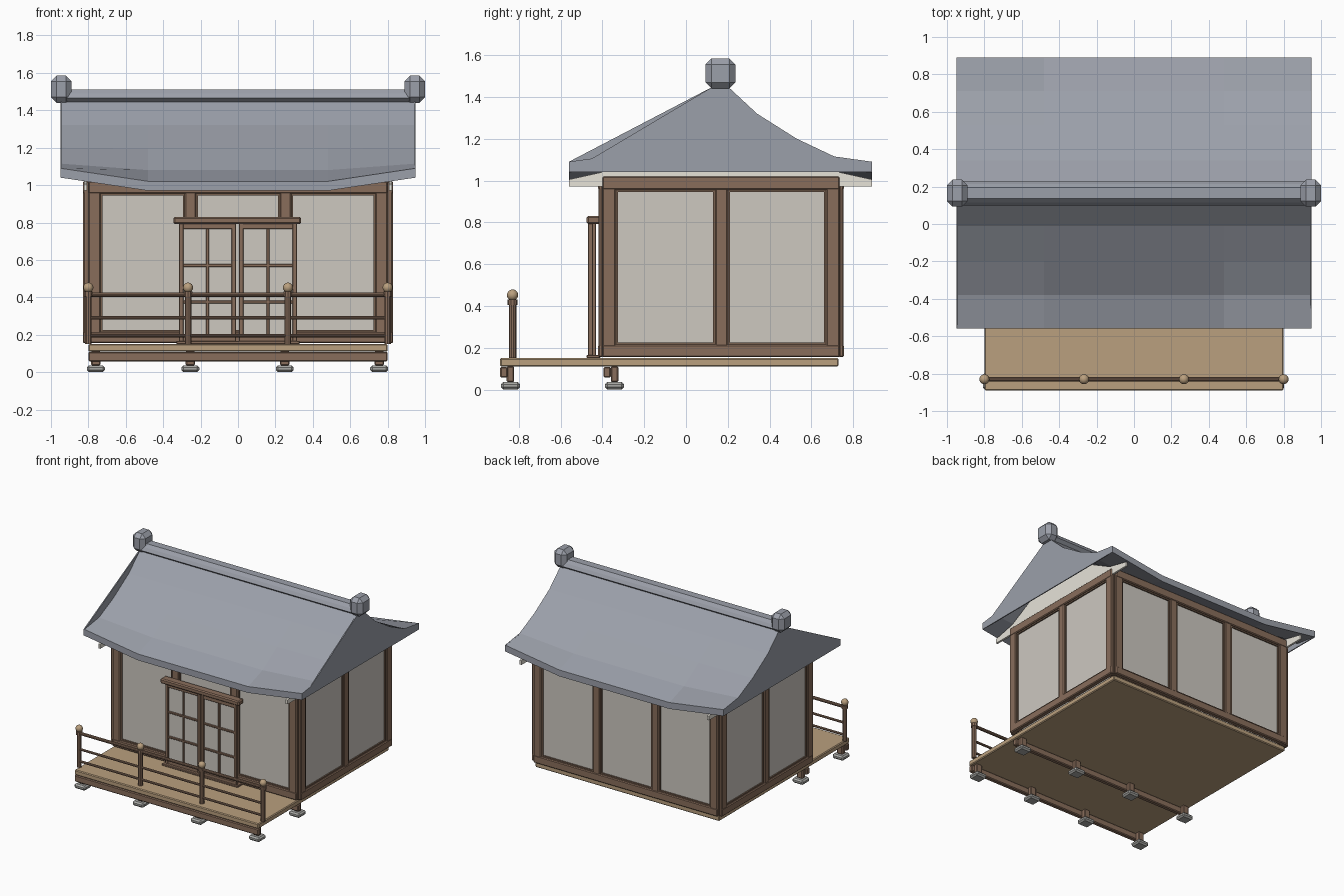
import bpy, bmesh, math
from mathutils import Matrix, Vector

if "Cube" in bpy.data.objects:
    bpy.data.objects.remove(bpy.data.objects["Cube"], do_unlink=True)


def material(name, r, g, b):
    m = bpy.data.materials.new(name)
    m.use_nodes = True
    m.diffuse_color = (r, g, b, 1)
    m.node_tree.nodes["Principled BSDF"].inputs["Base Color"].default_value = (r, g, b, 1)
    return m


WOOD = material("brown wood", .25, .155, .105)
DARK = material("dark wood", .19, .12, .08)
DECK = material("tan wood", .49, .35, .21)
PAPER = material("paper panel", .61, .58, .53)
PLASTER = material("white plaster", .81, .78, .70)
ROOF = material("grey tile", .33, .35, .40)
STONE = material("grey stone", .40, .40, .38)


def finish(name, bm, mat, bevel=0, smooth=False):
    bmesh.ops.recalc_face_normals(bm, faces=bm.faces)
    me = bpy.data.meshes.new(name)
    bm.to_mesh(me)
    bm.free()
    me.materials.append(mat)
    for p in me.polygons:
        p.use_smooth = smooth
    ob = bpy.data.objects.new(name, me)
    bpy.context.collection.objects.link(ob)
    if bevel:
        mod = ob.modifiers.new("Bevel", "BEVEL")
        mod.width, mod.segments = bevel, 1
    return ob


def box(bm, x0, x1, y0, y1, z0, z1):
    mid = Vector((x0 + x1, y0 + y1, z0 + z1)) / 2
    size = Matrix.Diagonal((x1 - x0, y1 - y0, z1 - z0, 1))
    bmesh.ops.create_cube(bm, size=1, matrix=Matrix.Translation(mid) @ size)


def boxes(name, mat, items, bevel=0):
    bm = bmesh.new()
    for b in items:
        box(bm, *b)
    return finish(name, bm, mat, bevel)


def loft(name, mat, rings, bevel=0):
    """Skin equal rings of points and cap both ends."""
    bm = bmesh.new()
    vs = [[bm.verts.new(p) for p in ring] for ring in rings]
    n = len(vs[0])
    for a, b in zip(vs, vs[1:]):
        for i in range(n):
            j = (i + 1) % n
            bm.faces.new((a[i], a[j], b[j], b[i]))
    bm.faces.new(vs[0])
    bm.faces.new(vs[-1])
    return finish(name, bm, mat, bevel)


def prism(name, mat, pts, x0, x1):
    return loft(name, mat, [[(x, y, z) for y, z in pts] for x in (x0, x1)])


# Deck, beams, stub posts and footing stones
boxes("deck", DECK, [(-.8, .8, -.89, .73, .11, .15)], .006)
boxes("deck_beams", WOOD, [(-.8, .8, y, y + .036, .057, .108) for y in (-.89, -.395)], .006)
stubs, stones = [], []
for x in (-.76, -.255, .25, .755):
    for y in (-.84, -.342):
        stubs.append((x - .025, x + .025, y - .018, y + .018, .035, .112))
        stones.append((x - .048, x + .048, y - .045, y + .045, 0, .036))
boxes("stub_posts", WOOD, stubs, .006)
boxes("footing_stones", STONE, stones, .011)

# Railing
RY = -.83
POSTS = (-.8, -.267, .267, .8)


def rod(bm, p, q, r):
    p, q = Vector(p), Vector(q)
    turn = (q - p).to_track_quat("Z", "Y").to_matrix().to_4x4()
    bmesh.ops.create_cone(bm, cap_ends=True, segments=10, radius1=r, radius2=r,
                          depth=(q - p).length, matrix=Matrix.Translation((p + q) / 2) @ turn)


bm = bmesh.new()
for x in POSTS:
    rod(bm, (x, RY, .15), (x, RY, .405), .018)
    rod(bm, (x, RY, .405), (x, RY, .43), .024)
finish("railing_posts", bm, WOOD)
bm = bmesh.new()
for z, r in ((.415, .012), (.29, .009), (.195, .009)):
    rod(bm, (-.8, RY, z), (.8, RY, z), r)
finish("railing_rails", bm, WOOD)
bm = bmesh.new()
for x in POSTS:
    bmesh.ops.create_uvsphere(bm, u_segments=12, v_segments=8, radius=.027,
                              matrix=Matrix.Translation((x, RY, .452)))
finish("railing_knobs", bm, DECK, smooth=True)

# Walls: framed paper panels on four sides
Z0, Z1 = .155, 1.02


def wall(name, along_x, outer, sign, u0, u1, mullions):
    def bar(a, b, z0, z1, front, back):
        t = sorted((outer - sign * front, outer - sign * back))
        return (a, b, *t, z0, z1) if along_x else (*t, a, b, z0, z1)
    frame = [bar(u0, u1, Z0, .215, 0, .04), bar(u0, u1, .955, Z1, 0, .04),
             bar(u0, u0 + .065, Z0, Z1, .002, .04), bar(u1 - .065, u1, Z0, Z1, .002, .04)]
    frame += [bar(m - .03, m + .03, .2, .97, .004, .04) for m in mullions]
    boxes(name + "_frame", WOOD, frame, .006)
    boxes(name + "_panel", PAPER, [bar(u0 + .03, u1 - .03, .18, 1, .022, .035)])
    # Dark lining strips round every opening
    cuts = [u0 + .035] + list(mullions) + [u1 - .035]
    lining = []
    for a, b in zip(cuts, cuts[1:]):
        a, b = a + .03, b - .03
        lining += [bar(a, b, .213, .225, .012, .03), bar(a, b, .945, .957, .012, .03),
                   bar(a - .002, a + .01, .215, .955, .012, .03),
                   bar(b - .01, b + .002, .215, .955, .012, .03)]
    boxes(name + "_lining", DARK, lining)


wall("front_wall", True, -.42, -1, -.8, .8, (-.255, .255))
wall("back_wall", True, .755, 1, -.8, .8, (-.255, .255))
wall("left_wall", False, .83, 1, -.4, .735, (.17,))
wall("right_wall", False, -.83, -1, -.4, .735, (.17,))
boxes("corner_fillers", DARK, [(x - .02, x + .02, y - .02, y + .02, Z0, 1.01)
                               for x in (-.79, .79) for y in (-.385, .72)])

# Sliding lattice doors with lintel and sill
for name, x0, x1, y in (("right_door", -.315, -.01, -.445), ("left_door", .005, .315, -.46)):
    mid = (x0 + x1) / 2
    frame = [(x0, x0 + .024, y - .01, y + .015, .16, .8), (x1 - .024, x1, y - .01, y + .015, .16, .8),
             (x0, x1, y - .008, y + .015, .765, .8), (x0, x1, y - .008, y + .015, .16, .19),
             (mid - .008, mid + .008, y - .006, y + .01, .17, .79)]
    frame += [(x0, x1, y - .006, y + .01, z - .008, z + .008) for z in (.57, .375)]
    boxes(name + "_lattice", WOOD, frame, .003)
    boxes(name + "_paper", PAPER, [(x0 + .01, x1 - .01, y + .004, y + .009, .17, .79)])
boxes("door_lintel", WOOD, [(-.345, .338, -.475, -.41, .792, .83)], .008)
boxes("door_sill", WOOD, [(-.33, .33, -.475, -.41, .15, .166)], .003)

# Roof shell: sagging slopes with eaves that lift toward the gable ends
CY = .165
SLOPE = ((.035, 1.45, 0), (.175, 1.32, 0), (.365, 1.2, .005), (.545, 1.115, .035), (.725, 1.09, .07))


def profile(end, drop=0):
    half = [(d, z - drop - (0 if end else sag)) for d, z, sag in SLOPE]
    return [(CY - d, z) for d, z in reversed(half)] + [(CY + d, z) for d, z in half]


rings = []
for x, end in ((-.95, True), (-.48, False), (.48, False), (.95, True)):
    rings.append([(x, y, z) for y, z in profile(end) + profile(end, .05)[::-1]])
loft("roof", ROOF, rings)

# Gable ends, straight on the front edge and curved on the back edge
back = profile(True)[5:]
front_top = profile(True)[4]
low = [(CY + .725, 1.04), (CY - .725, 1.04)]
prism("left_gable", ROOF, [front_top] + back + low, .942, .95)
prism("right_gable", ROOF, [front_top] + back + low + [(CY - .725, 1.09)], -.95, -.942)

# Plaster pediments under the roof
ped = [(.725, .972), (.725, 1.005), (.545, 1.045), (.365, 1.14), (.175, 1.26), (.02, 1.39)]
outline = [(CY - d, z) for d, z in ped] + [(CY + d, z) for d, z in reversed(ped)]
for side, x in (("left", .815), ("right", -.815)):
    prism(side + "_pediment", PLASTER, outline, x - .008, x + .008)

# Ridge cap and chamfered end blocks
cap = [(-.035, 1.44), (-.065, 1.465), (-.05, 1.49), (-.03, 1.512)]
prism("ridge_cap", ROOF, [(CY + d, z) for d, z in cap] + [(CY - d, z) for d, z in reversed(cap)],
      -.92, .92)
for side, x in (("left", .945), ("right", -.945)):
    boxes(side + "_ridge_block", ROOF, [(x - .055, x + .055, CY - .072, CY + .072, 1.44, 1.585)], .03)
